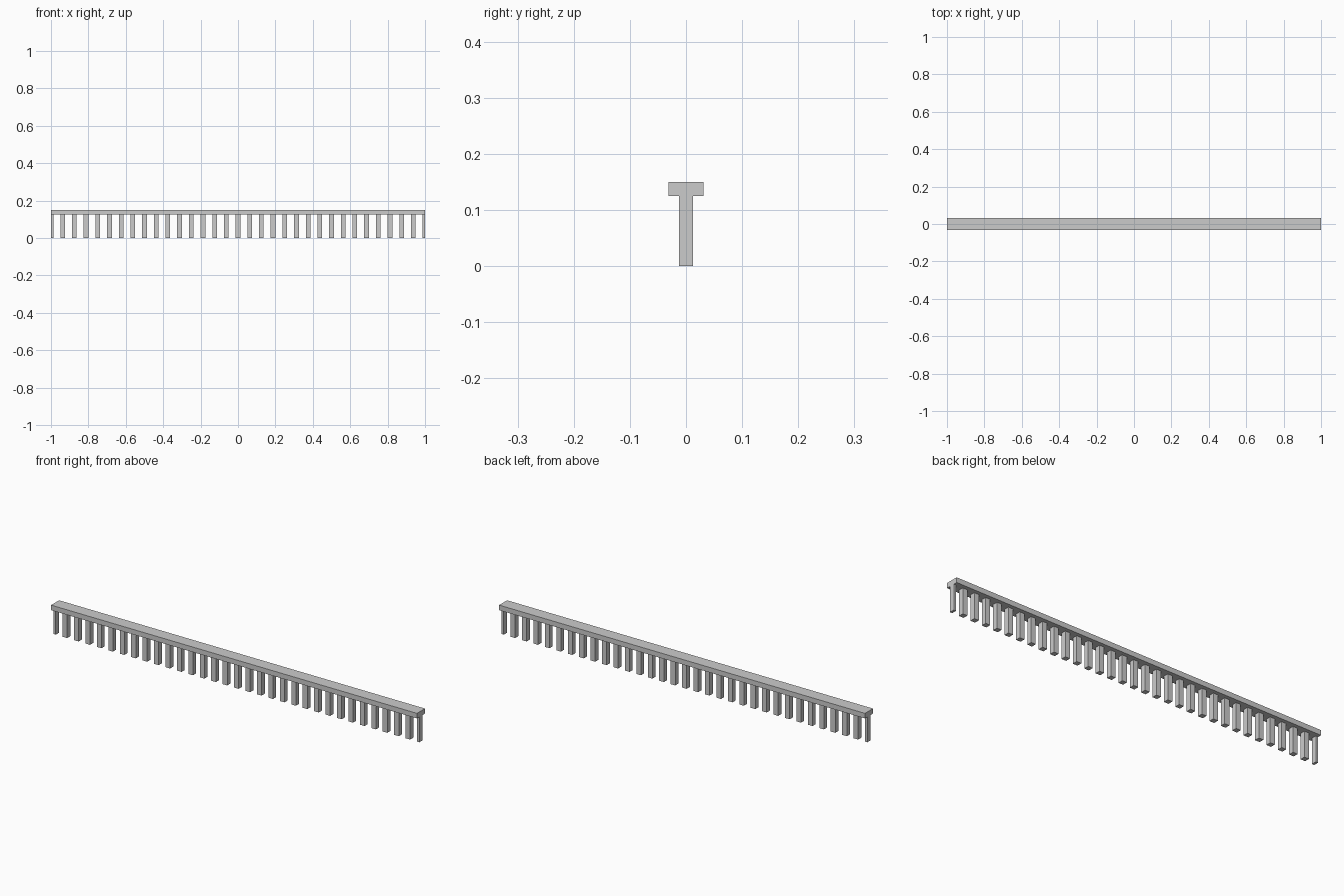
import bpy
import bmesh
from mathutils import Matrix, Vector

cube = bpy.data.objects.get("Cube")
if cube:
    bpy.data.objects.remove(cube, do_unlink=True)

stone = bpy.data.materials.new("light grey stone")
stone.use_nodes = True
colour = (0.6, 0.6, 0.6, 1)
stone.diffuse_color = colour
stone.node_tree.nodes["Principled BSDF"].inputs["Base Color"].default_value = colour

SPACING = 0.0625     # distance between balusters, also the rail depth
THICK = 0.025        # baluster side and rail height
POST_TOP = 0.125
BAYS = 32


def box(name, low, high):
    """Axis-aligned box between two corners."""
    low, high = Vector(low), Vector(high)
    bm = bmesh.new()
    bmesh.ops.create_cube(
        bm, size=1,
        matrix=Matrix.Translation((low + high) / 2) @ Matrix.Diagonal((*(high - low), 1)))
    mesh = bpy.data.meshes.new(name)
    bm.to_mesh(mesh)
    bm.free()
    mesh.materials.append(stone)
    obj = bpy.data.objects.new(name, mesh)
    bpy.context.collection.objects.link(obj)
    return obj


# Handrail in two lengths that meet in the middle
for side, x0, x1 in (("right", -1, 0), ("left", 0, 1)):
    box(f"handrail_{side}", (x0, -SPACING / 2, POST_TOP),
        (x1, SPACING / 2, POST_TOP + THICK))

# Square balusters; the two end ones are cut in half flush with the rail ends
for i in range(BAYS + 1):
    x = -1 + i * SPACING
    x0, x1 = max(x - THICK / 2, -1), min(x + THICK / 2, 1)
    box(f"baluster_{i + 1}", (x0, -THICK / 2, 0), (x1, THICK / 2, POST_TOP))
